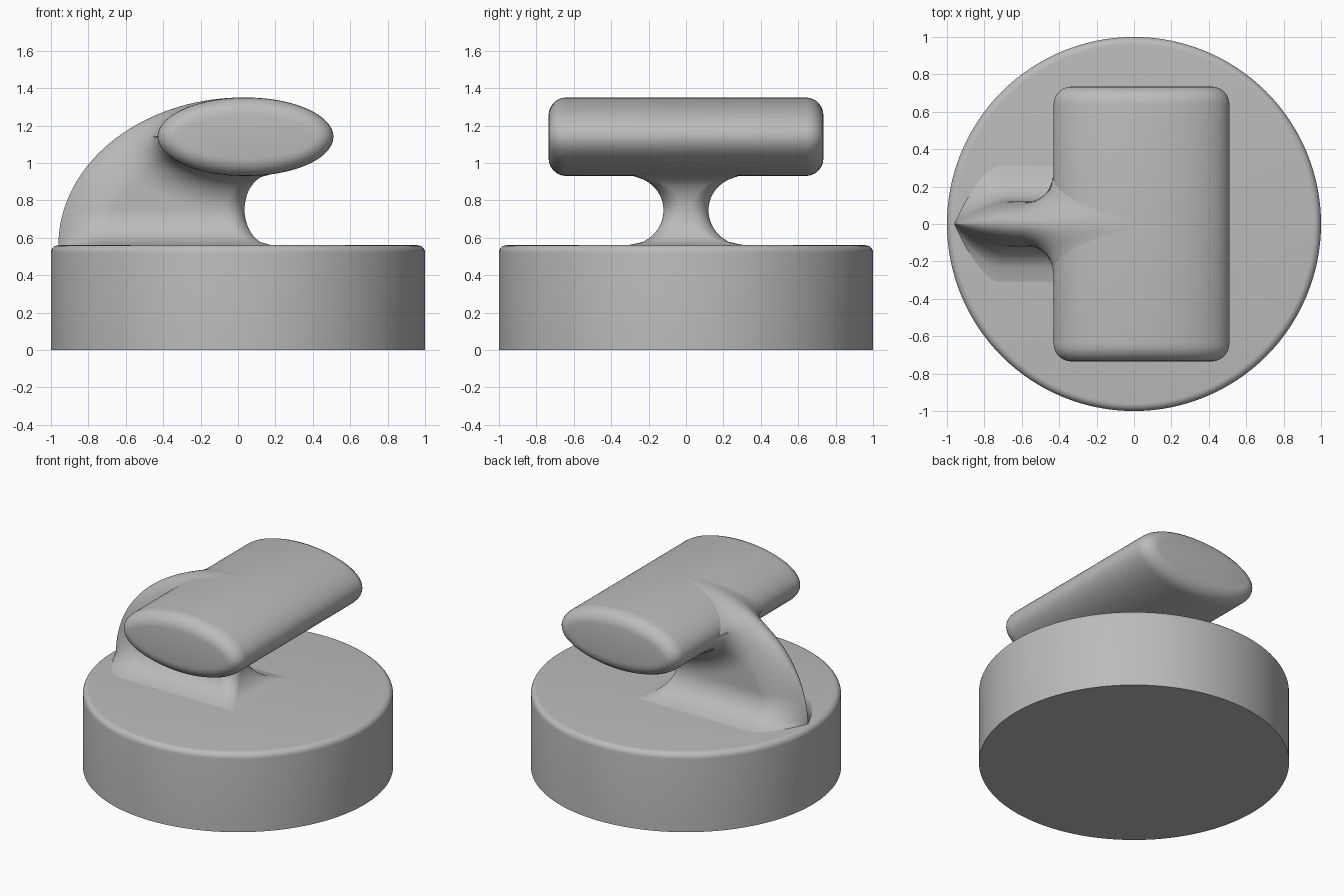
import bpy, bmesh
from math import sin, cos, pi, sqrt, radians

old = bpy.data.objects.get("Cube")
if old:
    bpy.data.objects.remove(old, do_unlink=True)

grey = bpy.data.materials.new("plain_grey")
grey.use_nodes = True
COLOUR = (0.5, 0.5, 0.5, 1)
grey.diffuse_color = COLOUR
grey.node_tree.nodes["Principled BSDF"].inputs["Base Color"].default_value = COLOUR

BASE_TOP, NECK, FILLET = 0.56, 0.12, 0.19
GRIP_X, GRIP_Z, GRIP_A, GRIP_B = 0.04, 1.14, 0.47, 0.21
ARCH_X, ARCH_A, ARCH_B = 0.03, 0.99, 0.79


def finish(bm, name):
    bmesh.ops.remove_doubles(bm, verts=bm.verts, dist=0.0001)
    bmesh.ops.recalc_face_normals(bm, faces=bm.faces)
    mesh = bpy.data.meshes.new(name)
    bm.to_mesh(mesh)
    bm.free()
    obj = bpy.data.objects.new(name, mesh)
    mesh.materials.append(grey)
    bpy.context.collection.objects.link(obj)
    bpy.ops.object.select_all(action="DESELECT")
    obj.select_set(True)
    bpy.context.view_layer.objects.active = obj
    bpy.ops.object.shade_smooth_by_angle(angle=radians(32))


def loft(name, rings):
    """Skin a list of closed rings and cap both ends."""
    bm = bmesh.new()
    loops = [[bm.verts.new(p) for p in ring] for ring in rings]
    for low, high in zip(loops, loops[1:]):
        for i in range(len(low)):
            j = (i + 1) % len(low)
            bm.faces.new((low[i], low[j], high[j], high[i]))
    bm.faces.new(loops[0])
    bm.faces.new(loops[-1])
    finish(bm, name)


def ellipse(a, b, n):
    return [(a * cos(2 * pi * i / n), b * sin(2 * pi * i / n)) for i in range(n)]


def cove(d):
    """Concave quarter-round: full size on contact, zero at the fillet radius."""
    d = min(max(d, 0), FILLET)
    return FILLET - sqrt(FILLET ** 2 - (FILLET - d) ** 2)


def ellipse_distance(dx, dz, a, b):
    q = sqrt((dx / a) ** 2 + (dz / b) ** 2)
    slope = sqrt((dx / a ** 2) ** 2 + (dz / b ** 2) ** 2)
    return q * (q - 1) / max(slope, 0.001)


# Round base with a softened top rim
quarter = [i * pi / 12 for i in range(7)]
rim = 0.04
profile = [(1, 0)] + [(1 - rim + rim * cos(t), BASE_TOP - rim + rim * sin(t)) for t in quarter]
loft("round_base", [[(x, y, z) for x, y in ellipse(r, r, 128)] for r, z in profile])

# Oval crossbar grip with rounded ends
soft, half = 0.095, 0.735
steps = [(soft * (1 - sin(t)), half - soft * (1 - cos(t))) for t in quarter]
ends = [(inset, -y) for inset, y in reversed(steps)] + steps
ends.sort(key=lambda e: e[1])
loft("crossbar_grip", [[(GRIP_X + x, y, GRIP_Z + z)
                        for x, z in ellipse(GRIP_A - k, GRIP_B - k, 96)] for k, y in ends])


# Arched web joining the base and grip, filleted into both
def front_edge(z):
    if z > GRIP_Z:
        return ARCH_X + 0.01
    return 0.035 + 0.76 * (cove(z - BASE_TOP) + cove(0.94 - z))


def half_width(x, z):
    to_base = cove(z - BASE_TOP)
    to_grip = cove(ellipse_distance(x - GRIP_X, z - GRIP_Z, GRIP_A, GRIP_B))
    width = NECK + min(to_base + to_grip, FILLET)
    # the back narrows to a keen edge low down and a round one higher up
    depth = -ellipse_distance(x - ARCH_X, z - BASE_TOP, ARCH_A, ARCH_B)
    u = 1 - min(max(depth / 0.24, 0), 1)
    blend = min(max((z - BASE_TOP) / 0.6, 0), 1)
    blend = blend * blend * (3 - 2 * blend)
    width *= (1 - blend) * (1 - u ** 1.7) + blend * sqrt(1 - u * u)
    # the front corners are rounded at the neck, square at the fillets
    edge = front_edge(z)
    radius = 0.1 * (1 - min((edge - 0.035) / 0.145, 1))
    gap = edge - x
    if z < GRIP_Z and gap < radius:
        width -= radius - sqrt(max(radius ** 2 - (radius - gap) ** 2, 0))
    return max(width, 0)


columns, levels = 72, 72
rings = []
for j in range(levels + 1):
    z = BASE_TOP + ARCH_B * sin(pi / 2 * j / levels)
    back = ARCH_X - ARCH_A * cos(pi / 2 * j / levels)
    xs = [back + (front_edge(z) - back) * (1 - cos(pi * i / columns)) / 2
          for i in range(columns + 1)]
    side = [(x, half_width(x, z), z) for x in xs]
    side[0] = (xs[0], 0, z)
    rings.append(side + [(x, -y, z) for x, y, z in reversed(side[1:])])
loft("arched_web", rings)
